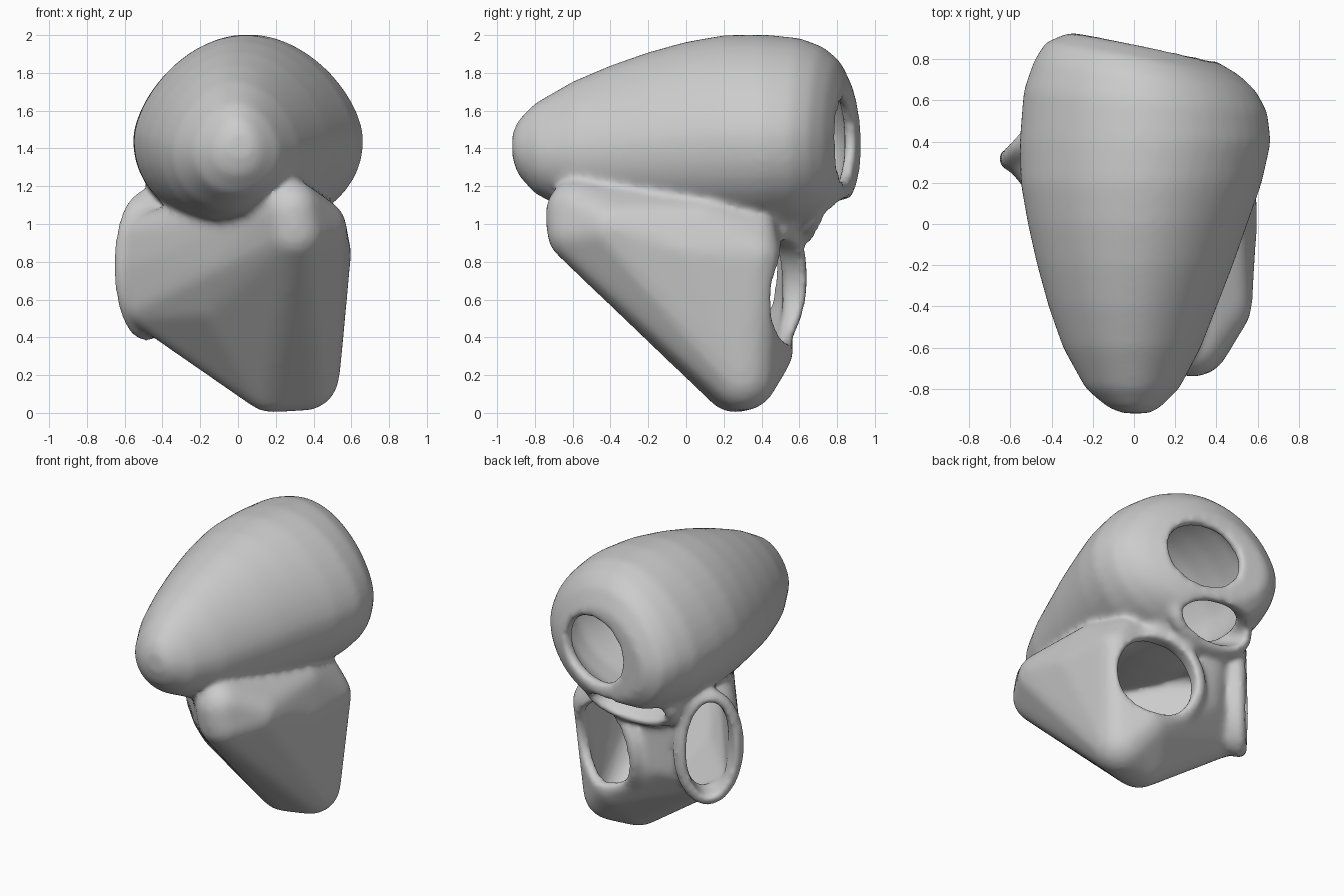
import bpy, bmesh, math
from mathutils import Vector, Matrix

if "Cube" in bpy.data.objects:
    bpy.data.objects.remove(bpy.data.objects["Cube"])

WALL = .075

def hull(name, points):
    """Object made of the convex skin round a cloud of points."""
    bm = bmesh.new()
    vs = [bm.verts.new(p) for p in points]
    res = bmesh.ops.convex_hull(bm, input=vs)
    junk = {e for k in ("geom_interior", "geom_unused") for e in res[k]
            if isinstance(e, bmesh.types.BMVert)}
    bmesh.ops.delete(bm, geom=list(junk), context='VERTS')
    bmesh.ops.recalc_face_normals(bm, faces=bm.faces[:])
    mesh = bpy.data.meshes.new(name)
    bm.to_mesh(mesh)
    bm.free()
    ob = bpy.data.objects.new(name, mesh)
    bpy.context.collection.objects.link(ob)
    return ob

def ball(x, y, z, r):
    pts = [(x, y, z - r), (x, y, z + r)]
    for i in range(1, 10):
        t = math.pi * i / 10
        for j in range(16):
            a = math.tau * j / 16
            pts.append((x + r * math.sin(t) * math.cos(a),
                        y + r * math.sin(t) * math.sin(a), z + r * math.cos(t)))
    return pts

def combine(ob, other, how):
    m = ob.modifiers.new(how, 'BOOLEAN')
    m.operation, m.object, m.solver = how, other, 'EXACT'

def bake(ob):
    dg = bpy.context.evaluated_depsgraph_get()
    mesh = bpy.data.meshes.new_from_object(ob.evaluated_get(dg))
    ob.modifiers.clear()
    ob.data = mesh

# Upper lobe: egg sections along y (y, x min, x max, z min, z max)
sections = [(-.92, -.06, .08, 1.35, 1.48), (-.89, -.13, .13, 1.26, 1.55),
            (-.8, -.235, .22, 1.16, 1.64), (-.6, -.345, .325, 1.06, 1.755),
            (-.4, -.415, .4, 1.01, 1.84), (-.2, -.47, .48, .99, 1.91),
            (0, -.515, .55, .97, 1.965), (.2, -.55, .62, .96, 2.0),
            (.4, -.555, .665, .96, 2.005), (.6, -.535, .645, .98, 1.985),
            (.72, -.485, .59, 1.02, 1.94), (.8, -.43, .51, 1.06, 1.87),
            (.86, -.31, .39, 1.15, 1.74)]

def lobe(inset):
    pts = []
    for y, x0, x1, z0, z1 in sections:
        for j in range(40):
            a = math.tau * j / 40
            s = math.sin(a)
            k = 1 - .17 * max(s, 0) - .08 * min(s, 0)
            rx, rz = max((x1 - x0) / 2 - inset, .02), max((z1 - z0) / 2 - inset, .02)
            x = (x0 + x1) / 2 + rx * math.cos(a) * k
            yy = y - max(0, y - .4) * .42 * (x - .06)
            pts.append((x, max(yy * (1 - inset), -.9) if inset else yy,
                        (z0 + z1) / 2 + rz * s))
    return pts

# Lower wedge-shaped lobe: rounded corners
corners = [(.18, .26, .18, .18), (.35, .3, .2, .19), (.25, .4, .33, .17),
           (.28, -.58, 1.07, .165), (.3, -.57, .96, .17), (.42, -.4, .98, .155),
           (.46, 0, .85, .14), (.45, .37, .83, .135), (.42, .1, 1.0, .13),
           (.4, .38, .96, .1), (-.45, .33, .58, .15), (-.49, .34, .78, .14),
           (-.46, .32, .93, .14), (-.15, .46, .6, .13), (-.2, .46, .92, .13),
           (0, -.2, .8, .18), (-.08, -.02, .62, .17)]
neck = [(-.3, .56, 1.12, .12), (.2, .54, 1.12, .12),
        (-.3, .42, .9, .12), (.2, .38, .9, .12)]

# Openings: centre, outward normal, half width, half height
openings = [((.11, .79, 1.44), (.24, .97, 0), .265, .225),
            ((-.06, .68, 1.075), (-.05, .87, -.38), .27, .125),
            ((.23, .475, .65), (.42, .9, -.12), .265, .275),
            ((-.49, .45, .78), (-.74, .67, 0), .16, .33)]

def plug(name, opening, profile):
    """Elliptical plug; profile lists (extra radius, depth along normal)."""
    c, n, hw, hh = opening
    n = Vector(n).normalized()
    u = Vector((0, 0, 1)).cross(n).normalized()
    m = Matrix.Translation(c) @ Matrix((u, n.cross(u), n)).transposed().to_4x4()
    return hull(name, [m @ Vector(((hw + k) * math.cos(i * math.tau / 40),
                                   (hh + k) * math.sin(i * math.tau / 40), w))
                       for k, w in profile for i in range(40)])

# Outer body: both lobes, neck and swollen rims in one skin
heart = hull("heart_chambers", lobe(0))
helpers = [hull("lower_lobe", [p for c in corners for p in ball(*c)]),
           hull("neck", [p for c in neck for p in ball(*c)])]
for o in openings:
    helpers.append(plug("rim", o, ((.02, .05), (.055, .035), (.075, 0), (.055, -.05), (0, -.2))))
for h in helpers:
    combine(heart, h, 'UNION')
bake(heart)

# Hollow chambers separated by the dividing wall, plus the openings
septum = hull("septum_cutter", lobe(0))
upper_cavity = hull("upper_cavity", lobe(WALL))
lower_cavity = hull("lower_cavity",
                    [p for x, y, z, r in corners for p in ball(x, y, z, r - WALL)])
combine(lower_cavity, septum, 'DIFFERENCE')
bake(lower_cavity)
cutters = [upper_cavity, lower_cavity]
for o in openings:
    cutters.append(plug("opening_cutter", o, ((0, .15), (-.02, -.17))))
for c in cutters:
    combine(heart, c, 'DIFFERENCE')
bake(heart)
for h in helpers + cutters + [septum]:
    bpy.data.objects.remove(h)

# Melt into a smooth organic wall
rem = heart.modifiers.new("fuse", 'REMESH')
rem.mode = 'VOXEL'
rem.voxel_size = .018
smo = heart.modifiers.new("soften", 'SMOOTH')
smo.factor = .5
smo.iterations = 22
bake(heart)
for p in heart.data.polygons:
    p.use_smooth = True
